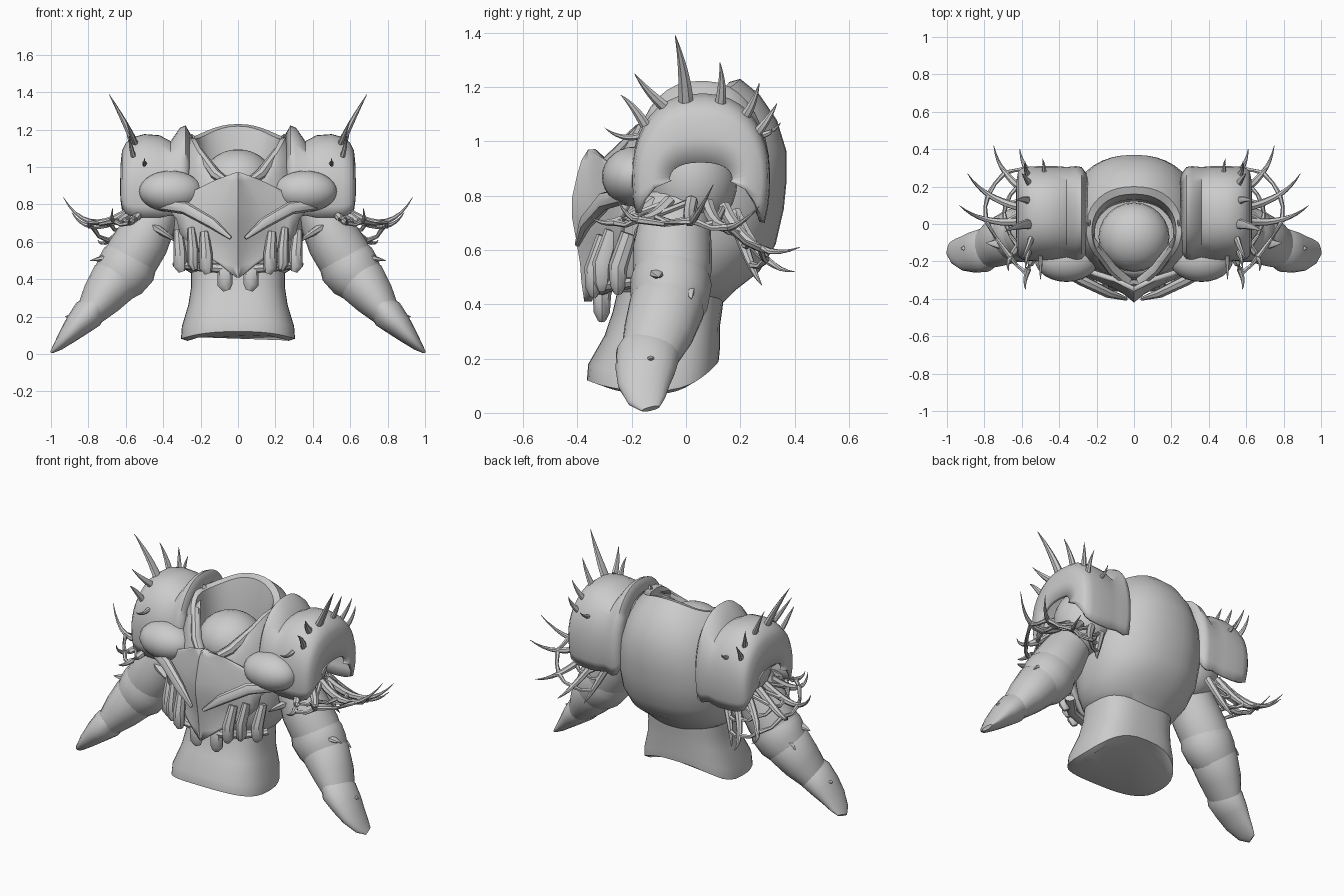
import bpy, bmesh, math
from mathutils import Vector

if "Cube" in bpy.data.objects:
    bpy.data.objects.remove(bpy.data.objects["Cube"])

grey = bpy.data.materials.new("plain grey")
grey.diffuse_color = (0.6, 0.6, 0.6, 1)
grey.use_nodes = True
grey.node_tree.nodes["Principled BSDF"].inputs["Base Color"].default_value = grey.diffuse_color


def finish(bm, name, mirror=False, thick=0, angle=40):
    bmesh.ops.recalc_face_normals(bm, faces=bm.faces)
    me = bpy.data.meshes.new(name)
    bm.to_mesh(me)
    bm.free()
    ob = bpy.data.objects.new(name, me)
    bpy.context.collection.objects.link(ob)
    me.materials.append(grey)
    bpy.ops.object.select_all(action='DESELECT')
    bpy.context.view_layer.objects.active = ob
    ob.select_set(True)
    bpy.ops.object.shade_smooth_by_angle(angle=math.radians(angle))
    if thick:
        s = ob.modifiers.new("thickness", 'SOLIDIFY')
        s.thickness = thick
        s.offset = -1
    if mirror:
        ob.modifiers.new("mirror", 'MIRROR').use_mirror_merge = False
    return ob


def skin(bm, rings, closed=True, caps=(True, True)):
    """Bridge equal rings of points with quads."""
    vs = [[bm.verts.new(p) for p in r] for r in rings]
    n = len(vs[0])
    for a, b in zip(vs, vs[1:]):
        for i in range(n if closed else n - 1):
            j = (i + 1) % n
            bm.faces.new((a[i], a[j], b[j], b[i]))
    if closed and caps[0]:
        bm.faces.new(vs[0])
    if closed and caps[1]:
        bm.faces.new(vs[-1])


def tube(bm, pts, n=8):
    """Tapered tube through (x, y, z, radius, radius along y)."""
    rings = []
    for i, p in enumerate(pts):
        c = Vector(p[:3])
        d = (Vector(pts[min(i + 1, len(pts) - 1)][:3]) - Vector(pts[max(i - 1, 0)][:3])).normalized()
        ref = Vector((0, 1, 0)) if abs(d.y) < 0.85 else Vector((0, 0, 1))
        s = d.cross(ref).normalized()
        u = s.cross(d)
        rings.append([c + s * p[3] * math.cos(2 * math.pi * k / n) + u * p[4] * math.sin(2 * math.pi * k / n)
                      for k in range(n)])
    skin(bm, rings)


def bezier(a, b, c, t):
    a, b, c = Vector(a), Vector(b), Vector(c)
    return a * (1 - t) ** 2 + b * 2 * t * (1 - t) + c * t * t


def horn(bm, a, b, c, r, flat=1.0, n=7):
    steps = 9
    tube(bm, [(*bezier(a, b, c, i / steps), r * (1 - 0.95 * (i / steps) ** 1.5),
               r * flat * (1 - 0.95 * (i / steps) ** 1.5)) for i in range(steps + 1)], n)


def oval(k, n, rx, y0, y1, e=0.9):
    """Point on a rounded outline reaching y0 at the front and y1 at the back."""
    a = 2 * math.pi * k / n
    c, s = math.cos(a), math.sin(a)
    return (rx * math.copysign(abs(c) ** e, c),
            (y0 + y1) / 2 + (y1 - y0) / 2 * math.copysign(abs(s) ** e, s), s)


def ball(name, loc, size, mirror=True):
    bm = bmesh.new()
    bmesh.ops.create_uvsphere(bm, u_segments=24, v_segments=14, radius=1)
    for v in bm.verts:
        v.co = Vector(loc) + Vector([v.co[i] * size[i] for i in range(3)])
    finish(bm, name, mirror)


N = 40
# waist with a slanted underside
rings = []
for f, rx, y0, y1 in [(0, .27, -.33, .09), (.03, .305, -.365, .12), (.2, .30, -.36, .125),
                      (.5, .265, -.30, .125), (.75, .25, -.27, .135), (1, .25, -.25, .14)]:
    ring = []
    for k in range(N):
        x, y, s = oval(k, N, rx, y0, y1, .75)
        low = .07 + .04 * max(0, -s) ** 2 + .11 * max(0, s) ** 2
        ring.append((x, y, low + f * (.46 - low)))
    rings.append(ring)
bm = bmesh.new()
skin(bm, rings)
finish(bm, "waist")

# torso shell, high collar at the back and open neck
rings = []
for z, rx, y0, y1 in [(.40, .20, -.20, .13), (.45, .28, -.27, .18), (.52, .32, -.29, .27),
                      (.62, .35, -.30, .33), (.75, .36, -.30, .36), (.85, .35, -.29, .37)]:
    rings.append([(*oval(k, N, rx, y0, y1)[:2], z) for k in range(N)])
for f, rx, y0, y1 in [(.3, .335, -.29, .37), (.6, .31, -.28, .335), (.85, .285, -.27, .27),
                      (1, .255, -.25, .20), (.97, .225, -.235, .16), (.6, .21, -.23, .13), (.1, .21, -.23, .12)]:
    ring = []
    for k in range(N):
        x, y, s = oval(k, N, rx, y0, y1)
        top = 1.16 + (.07 * s ** 3 if s > 0 else -.24 * s * s)
        ring.append((x, y, .85 + f * (top - .85)))
    rings.append(ring)
bm = bmesh.new()
skin(bm, rings)
finish(bm, "torso")
ball("neck_dome", (0, -.07, .93), (.19, .185, .165), False)

# chest plate with a central ridge
bm = bmesh.new()
rows = []
for z, w, yc, ye in [(.97, .015, -.36, -.355), (.93, .12, -.385, -.30), (.88, .22, -.40, -.27),
                     (.79, .39, -.42, -.21), (.72, .33, -.42, -.25), (.64, .31, -.405, -.25),
                     (.55, .22, -.39, -.28), (.48, .10, -.385, -.34), (.41, .01, -.375, -.37)]:
    rows.append([(w * u / 6, yc + (ye - yc) * abs(u / 6) ** .75, z - .04 * w * math.sin(abs(u)))
                 for u in range(-6, 7)])
skin(bm, rows, closed=False)
finish(bm, "chest_plate", thick=.025, angle=30)

# ridges from the collar and shoulder over the chest
bm = bmesh.new()
tube(bm, [(.25, .02, 1.15, .02, .03), (.21, -.12, 1.08, .025, .03), (.12, -.24, .96, .03, .03),
          (.03, -.31, .90, .02, .03)])
tube(bm, [(.42, -.22, .80, .03, .03), (.28, -.30, .78, .035, .03), (.14, -.37, .70, .03, .025),
          (.04, -.40, .62, .01, .01)])
finish(bm, "chest_ridge", True)

# hanging tabs along the lower edge of the chest
bm = bmesh.new()
for x, y, z, r in [(.07, -.31, .34, .04), (.17, -.34, .43, .035), (.24, -.31, .45, .03), (.31, -.25, .44, .035)]:
    tube(bm, [(x + .01, y + .04, z + .22, r * .7, .03), (x, y, z + .1, r, .035),
              (x, y, z + .03, r, .03), (x - .01, y, z, r * .5, .015)])
tube(bm, [(0, -.30, .45, .03, .03), (.12, -.31, .46, .025, .03), (.23, -.28, .47, .025, .03),
          (.33, -.18, .48, .02, .03)])
finish(bm, "lower_tabs", True)

# shoulder guards: arched sections closing on the outside, longer at the back
bm = bmesh.new()
rings = []
for x, sy, sz in [(.245, .80, .97), (.28, .98, 1.17), (.31, 1, 1.13), (.36, .98, .90), (.42, 1, 1.0),
                  (.50, 1, 1.02), (.56, .99, .97), (.60, .96, .87), (.62, .88, .74), (.628, .7, .5), (.63, .45, .2)]:
    ring = []
    for k in range(25):
        a = math.radians(-20 + 225 * k / 24)
        c, s = math.cos(a), math.sin(a)
        y = .055 - .255 * sy * math.copysign(abs(c) ** .85, c)
        z = .86 + (.31 * sz * abs(s) ** .9 if s > 0 else .38 * s * min(1, sy) ** 4)
        ring.append((x, y, z))
    rings.append(ring)
skin(bm, rings, closed=False)
finish(bm, "shoulder_guard", True, .02, 50)
ball("shoulder_front_plate", (.36, -.19, .87), (.17, .12, .11))
ball("shoulder_joint", (.40, .02, .86), (.17, .17, .20))

# crown of spikes on each shoulder guard
bm = bmesh.new()
for a, b, c, r in [((.56, -.15, 1.06), (.58, -.19, 1.13), (.58, -.24, 1.17), .02),
                   ((.55, -.08, 1.13), (.57, -.14, 1.18), (.60, -.19, 1.25), .022),
                   ((.55, .00, 1.12), (.61, .00, 1.25), (.69, -.04, 1.39), .03),
                   ((.55, .12, 1.10), (.59, .14, 1.20), (.63, .125, 1.29), .024),
                   ((.55, .20, 1.07), (.58, .25, 1.13), (.60, .27, 1.215), .022),
                   ((.56, .25, 1.02), (.59, .30, 1.07), (.58, .335, 1.14), .02)]:
    horn(bm, a, b, c, r * .7, 1.4)
for a, b, c in [((.50, -.17, 1.02), (.50, -.24, 1.0), (.50, -.30, 1.05)),
                ((.48, .27, 1.02), (.48, .32, 1.03), (.49, .35, 1.07))]:
    horn(bm, a, b, c, .013)
finish(bm, "shoulder_spikes", True)

# curved horns under the guards, tied together by cross bars
horns = [((.50, -.12, .78), (.60, -.27, .66), (.58, -.35, .72)),
         ((.55, -.06, .78), (.70, -.18, .64), (.67, -.25, .78)),
         ((.56, .02, .78), (.80, -.02, .60), (.935, .10, .84)),
         ((.56, .08, .77), (.80, .12, .60), (.89, .27, .76)),
         ((.52, .14, .76), (.72, .24, .54), (.75, .42, .61)),
         ((.47, .18, .74), (.60, .28, .52), (.61, .40, .52)),
         ((.40, .18, .72), (.49, .24, .52), (.51, .28, .47))]
bm = bmesh.new()
for h in horns:
    horn(bm, *h, .024)
for h, g in zip(horns, horns[1:]):
    for t in (.28, .55):
        p, q = bezier(*h, t), bezier(*g, t)
        m = (p + q) / 2 + Vector((.01, 0, -.015))
        tube(bm, [(*p, .014, .014), (*m, .01, .01), (*q, .014, .014)], 6)
    p, q = bezier(*h, .28), bezier(*g, .0)
    tube(bm, [(*p, .012, .012), (*q, .012, .012)], 6)
finish(bm, "under_shoulder_horns", True)

# arms as overlapping plates
for name, pts in [
    ("upper_arm", [(.38, -.02, .84, .10, .11), (.45, -.04, .72, .125, .13), (.51, -.05, .61, .145, .145),
                   (.56, -.05, .53, .148, .145), (.61, -.055, .45, .14, .135)]),
    ("elbow_plate", [(.55, -.05, .54, .135, .13), (.585, -.055, .48, .158, .15), (.63, -.06, .42, .15, .145),
                     (.67, -.07, .38, .128, .13)]),
    ("forearm", [(.61, -.06, .45, .11, .12), (.66, -.07, .39, .135, .14), (.73, -.10, .30, .112, .13),
                 (.79, -.13, .22, .08, .11), (.83, -.14, .17, .06, .09)]),
    ("hand_plate", [(.77, -.13, .25, .07, .105), (.80, -.14, .215, .088, .118), (.86, -.15, .155, .07, .11),
                    (.91, -.155, .10, .05, .095), (.96, -.145, .045, .028, .07), (.992, -.13, .015, .01, .035)])]:
    bm = bmesh.new()
    tube(bm, pts, 20)
    finish(bm, name, True)

# small fins on the arm plates
bm = bmesh.new()
for a, b, c in [((.66, -.10, .52), (.73, -.11, .51), (.79, -.10, .50)),
                ((.68, .00, .46), (.73, .01, .46), (.77, .02, .42)),
                ((.86, -.13, .19), (.89, -.13, .20), (.925, -.13, .20)),
                ((.45, -.14, .68), (.38, -.18, .64), (.33, -.17, .60))]:
    horn(bm, a, b, c, .025, 1.6)
finish(bm, "arm_fins", True)
